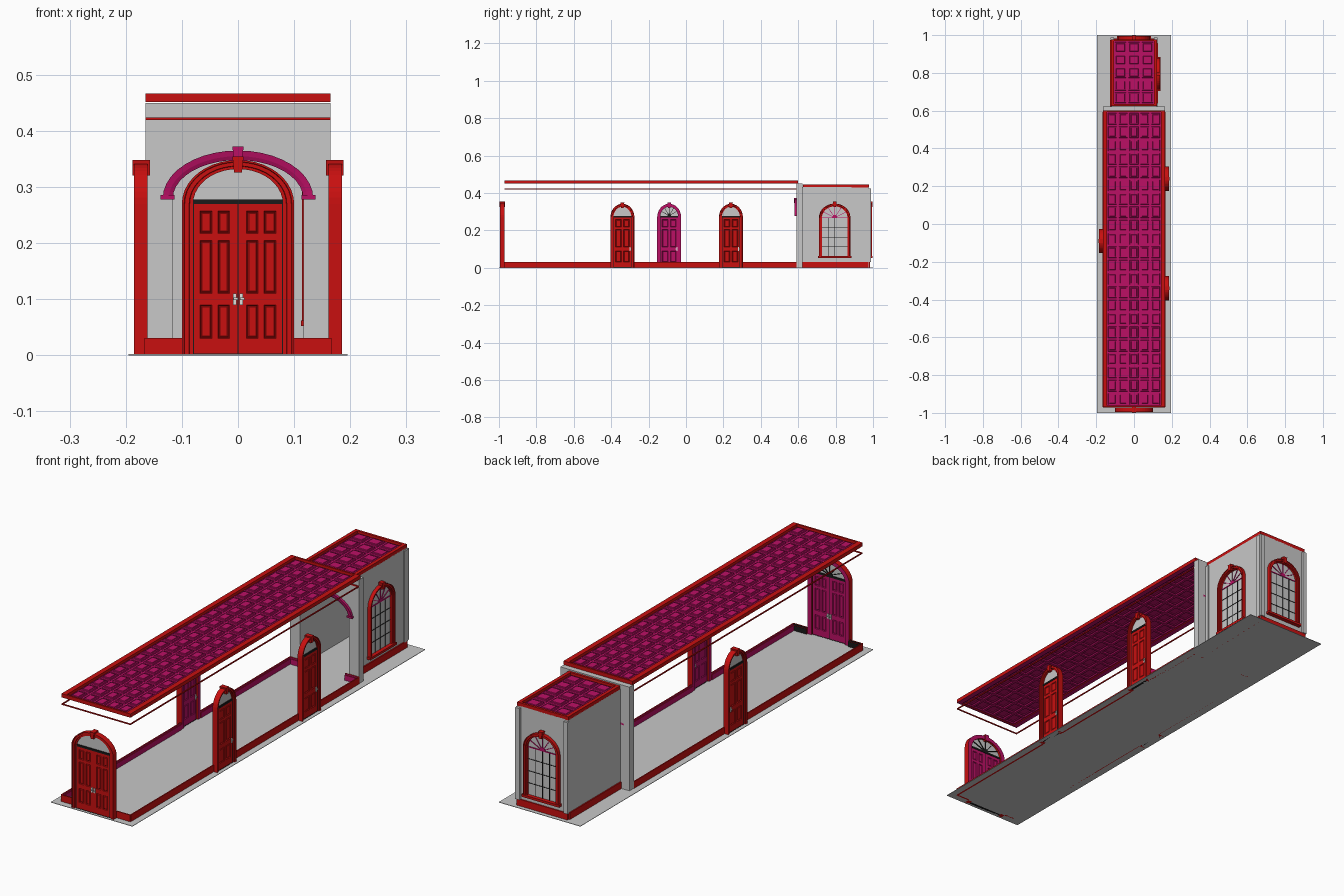
import bpy, bmesh, math
from mathutils import Matrix, Vector

cube = bpy.data.objects.get("Cube")
if cube:
    bpy.data.objects.remove(cube, do_unlink=True)


def material(name, rgb):
    m = bpy.data.materials.new(name)
    m.use_nodes = True
    m.diffuse_color = (*rgb, 1)
    m.node_tree.nodes["Principled BSDF"].inputs["Base Color"].default_value = (*rgb, 1)
    return m


RED = material("red trim", (0.58, 0.005, 0.005))
PINK = material("magenta trim", (0.5, 0.005, 0.13))
GREY = material("pale grey", (0.58, 0.58, 0.58))
BLACK = material("black", (0.01, 0.01, 0.01))
SILVER = material("light metal", (0.75, 0.75, 0.72))


def inner(n):
    """Trim is red outside and magenta on the room side (+y in its own frame)."""
    return 1 if n.y > 0.3 else 0


def make(name, bm, mats, place=(0, 0, 0), rule=None):
    x, y, turn = place
    me = bpy.data.meshes.new(name)
    for m in mats:
        me.materials.append(m)
    bm.normal_update()
    if rule:
        for f in bm.faces:
            f.material_index = rule(f.normal)
    bm.to_mesh(me)
    bm.free()
    ob = bpy.data.objects.new(name, me)
    ob.location = (x, y, 0)
    ob.rotation_euler.z = math.radians(turn)
    bpy.context.collection.objects.link(ob)
    return ob


def box(bm, x0, x1, y0, y1, z0, z1):
    mid = Vector((x0 + x1, y0 + y1, z0 + z1)) / 2
    size = Matrix.Diagonal((abs(x1 - x0), abs(y1 - y0), abs(z1 - z0), 1))
    bmesh.ops.create_cube(bm, size=1, matrix=Matrix.Translation(mid) @ size)


def prism(bm, outline, y0, y1):
    """Extrude an x-z outline through the depth y0..y1."""
    face = bm.faces.new([bm.verts.new((x, y0, z)) for x, z in outline])
    out = bmesh.ops.extrude_face_region(bm, geom=[face], use_keep_orig=True)["geom"]
    for v in out:
        if isinstance(v, bmesh.types.BMVert):
            v.co.y = y1
    faces = {f for v in out if isinstance(v, bmesh.types.BMVert) for f in v.link_faces}
    bmesh.ops.recalc_face_normals(bm, faces=list(faces | {face}))


def arch(a, rise, spring, n=20):
    return [(a * math.cos(math.pi * i / n), spring + rise * math.sin(math.pi * i / n))
            for i in range(n + 1)]


def band(bm, a_in, r_in, a_out, r_out, spring, base, section):
    """Sweep a moulding section (across, depth) round an arched opening."""
    ins, outs = arch(a_in, r_in, spring), arch(a_out, r_out, spring)
    if base < spring:
        ins = [(a_in, base)] + ins + [(-a_in, base)]
        outs = [(a_out, base)] + outs + [(-a_out, base)]
    rings = [[bm.verts.new((p[0] + (q[0] - p[0]) * t, y, p[1] + (q[1] - p[1]) * t))
              for t, y in section] for p, q in zip(ins, outs)]
    faces = [bm.faces.new(rings[0]), bm.faces.new(rings[-1])]
    k = len(section)
    for r, s in zip(rings, rings[1:]):
        faces += [bm.faces.new((r[j], r[(j + 1) % k], s[(j + 1) % k], s[j])) for j in range(k)]
    bmesh.ops.recalc_face_normals(bm, faces=faces)


def keystone(bm, z0, z1, y0, y1, w=0.01):
    prism(bm, [(-w * 0.7, z0), (w * 0.7, z0), (w, z1), (-w, z1)], y0, y1)


CASING = [(0, 0.004), (0, -0.013), (0.3, -0.013), (0.35, -0.017), (0.75, -0.017),
          (0.8, -0.02), (1, -0.02), (1, 0.004)]


def panel_sheet(bm, xs, zs, y, outside):
    """Door skin: every odd cell becomes a sunk, fielded panel."""
    grid = [[bm.verts.new((x, y, z)) for z in zs] for x in xs]
    panels = []
    for i in range(len(xs) - 1):
        for j in range(len(zs) - 1):
            quad = [grid[i][j], grid[i + 1][j], grid[i + 1][j + 1], grid[i][j + 1]]
            f = bm.faces.new(quad if outside else quad[::-1])
            if i % 2 and j % 2:
                panels.append(f)
    bm.normal_update()
    bmesh.ops.inset_individual(bm, faces=panels, thickness=0.003, depth=-0.003)
    bmesh.ops.inset_individual(bm, faces=panels, thickness=0.003, depth=0.002)


def spokes(bm, a, rise, spring, y0, y1, n=6, w=0.0012):
    for i in range(1, n):
        t = math.pi * i / n
        ex, ez = a * math.cos(t), rise * math.sin(t)
        d = Vector((-ez, ex)).normalized() * w
        prism(bm, [(d.x, spring + d.y), (-d.x, spring - d.y),
                   (ex - d.x, spring + ez - d.y), (ex + d.x, spring + ez + d.y)], y0, y1)
    prism(bm, arch(a * 0.2, rise * 0.25, spring, 8), y0, y1)


ROWS = [0.003, 0.03, 0.09, 0.11, 0.205, 0.217, 0.257, 0.27]


def door(name, place, half, rise, cols, outer, handles):
    bm = bmesh.new()
    band(bm, half, rise, outer, rise + 0.016, 0.27, 0, CASING)
    keystone(bm, 0.264 + rise, 0.292 + rise, -0.023, 0.008)
    make(name + "_casing", bm, [RED, PINK], place, inner)
    bm = bmesh.new()
    panel_sheet(bm, cols, ROWS, -0.012, True)
    panel_sheet(bm, cols, ROWS, -0.004, False)
    make(name + "_leaf", bm, [RED, PINK], place, inner)
    # dark surround, transom and fanlight bars
    bm = bmesh.new()
    box(bm, -half, half, -0.014, -0.002, 0.27, 0.278)
    box(bm, -half, half, -0.014, -0.002, 0, 0.003)
    for s in (-1, 1):
        box(bm, s * cols[-1], s * half, -0.0125, -0.003, 0, 0.27)
    if len(handles) > 1:
        box(bm, -0.0006, 0.0006, -0.0124, -0.0036, 0, 0.27)
    spokes(bm, half, rise - 0.008, 0.278, -0.006, -0.002)
    make(name + "_transom", bm, [BLACK], place)
    bm = bmesh.new()
    prism(bm, arch(half, rise, 0.27), -0.009, -0.006)
    make(name + "_fanlight_glass", bm, [GREY], place)
    bm = bmesh.new()
    for h in handles:
        box(bm, h - 0.003, h + 0.003, -0.015, -0.001, 0.09, 0.11)
        for y in (-0.018, 0.002):
            box(bm, h - 0.002, h + 0.006, y - 0.0015, y + 0.0015, 0.099, 0.103)
    make(name + "_handle", bm, [SILVER], place)


# Doors: a double one in front, three single ones along the sides
half_cols = [0.015, 0.036, 0.046, 0.068, 0.078]
door("front_door", (0, -0.975, 0), 0.08, 0.062, [-c for c in half_cols[::-1]] + half_cols,
     0.1, [-0.006, 0.006])
single = [-0.046, -0.037, -0.006, 0.006, 0.037, 0.046]
door("left_door_front", (0.165, -0.34, 90), 0.048, 0.056, single, 0.064, [0.041])
door("left_door_back", (0.165, 0.24, 90), 0.048, 0.056, single, 0.064, [0.041])
door("right_door", (-0.165, -0.09, -90), 0.048, 0.056, single, 0.064, [-0.041])


def window(name, place):
    bm = bmesh.new()
    band(bm, 0.068, 0.06, 0.084, 0.075, 0.268, 0.06,
         [(t, y + 0.004) for t, y in CASING])
    keystone(bm, 0.326, 0.355, -0.019, 0.01)
    box(bm, -0.09, 0.09, -0.018, 0.01, 0.052, 0.062)
    make(name + "_casing", bm, [RED, PINK], place, inner)
    bm = bmesh.new()
    prism(bm, [(0.068, 0.06)] + arch(0.068, 0.06, 0.268) + [(-0.068, 0.06)], -0.001, 0.001)
    make(name + "_glass", bm, [GREY], place)
    bm = bmesh.new()
    for i in range(1, 4):
        z = 0.06 + 0.052 * i
        box(bm, -0.068, 0.068, -0.003, 0.003, z - 0.001, z + 0.001)
        x = -0.068 + 0.034 * i
        box(bm, x - 0.001, x + 0.001, -0.003, 0.003, 0.06, 0.268)
    make(name + "_bars", bm, [BLACK], place)
    bm = bmesh.new()
    box(bm, -0.068, 0.068, -0.004, 0.004, 0.266, 0.27)
    spokes(bm, 0.068, 0.06, 0.268, -0.004, 0.004)
    make(name + "_fan_bars", bm, [PINK], place)


def arched_wall(name, place, w, z1, a, spring, rise, sill, thick):
    """Wall with an arched opening, made of two mirrored halves."""
    bm = bmesh.new()
    curve = arch(a, rise, spring)[:11][::-1]
    for s in (-1, 1):
        pts = [(w, 0), (w, z1), (0, z1)] + curve
        pts += [(a, sill), (0, sill), (0, 0)] if sill else [(a, 0)]
        prism(bm, [(s * x, z) for x, z in pts], 0, thick)
    make(name, bm, [GREY], place)


# Floor and walls
bm = bmesh.new()
box(bm, -0.195, 0.195, -1, 1, 0, 0.002)
make("floor", bm, [GREY])
arched_wall("hall_end_wall", (0, 0.592, 0), 0.165, 0.45, 0.117, 0.28, 0.068, 0, 0.03)
arched_wall("left_window_wall", (0.122, 0.797, 90), 0.178, 0.432, 0.068, 0.268, 0.06, 0.06, 0.005)
arched_wall("back_window_wall", (0, 0.978, 180), 0.122, 0.432, 0.068, 0.268, 0.06, 0.06, 0.005)
window("left_window", (0.122, 0.795, 90))
window("back_window", (0, 0.978, 180))
bm = bmesh.new()
box(bm, -0.122, -0.117, 0.62, 0.978, 0, 0.432)
make("right_plain_wall", bm, [GREY])
bm = bmesh.new()
for s in (-1, 1):
    box(bm, s * 0.105, s * 0.125, 0.976, 0.988, 0.03, 0.425)
box(bm, 0.12, 0.128, 0.955, 0.978, 0.03, 0.425)
box(bm, 0.12, 0.128, 0.62, 0.64, 0.03, 0.425)
make("corner_strips", bm, [GREY])

# Arch moulding in the hall
bm = bmesh.new()
band(bm, 0.116, 0.068, 0.134, 0.085, 0.28, 0.28,
     [(0, 0.592), (0, 0.586), (0.4, 0.583), (1, 0.581), (1, 0.592)])
keystone(bm, 0.345, 0.372, 0.578, 0.592)
for s in (-1, 1):
    box(bm, s * 0.113, s * 0.138, 0.58, 0.622, 0.278, 0.286)
make("hall_arch_moulding", bm, [PINK])


def skirting(name, place, a, b, inside=PINK):
    bm = bmesh.new()
    box(bm, a, b, -0.002, 0.006, 0, 0.025)
    box(bm, a, b, -0.002, 0.003, 0.025, 0.031)
    make(name, bm, [RED, inside], place, inner)


# Skirting boards, broken at the doors
for a, b in ((-0.97, -0.404), (-0.276, 0.176), (0.304, 0.592), (0.62, 0.975)):
    skirting("left_skirting", (0.165 if a < 0.6 else 0.125, 0, 90), a, b)
for a, b in ((-0.592, 0.026), (0.154, 0.97), (-0.975, -0.62)):
    skirting("right_skirting", (-0.125 if a < -0.6 else -0.165, 0, -90), a, b)
for a, b in ((-0.165, -0.1), (0.1, 0.165)):
    skirting("front_skirting", (0, -0.97, 0), a, b, BLACK)
    skirting("hall_end_skirting", (0, 0.59, 180), a, b)
skirting("back_skirting", (0, 0.981, 180), -0.122, 0.122)


def ceiling(name, w, y0, y1, z, nx, ny, edge, end):
    """Coffered sheet inside a cornice frame."""
    bm = bmesh.new()
    mid = Matrix.Translation((0, (y0 + y1) / 2, z + 0.004))
    size = Matrix.Diagonal((w - edge, (y1 - y0) / 2 - end, 1, 1))
    bmesh.ops.create_grid(bm, x_segments=nx, y_segments=ny, size=1, matrix=mid @ size)
    cells = bm.faces[:]
    bm.normal_update()
    bmesh.ops.inset_individual(bm, faces=cells, thickness=0.008, depth=0)
    bmesh.ops.inset_individual(bm, faces=cells, thickness=0.002, depth=0.005)
    bmesh.ops.inset_individual(bm, faces=cells, thickness=0.008, depth=0)
    bmesh.ops.inset_individual(bm, faces=cells, thickness=0.002, depth=0.003)
    make(name + "_coffers", bm, [PINK])
    bm = bmesh.new()
    for s in (-1, 1):
        box(bm, s * (w - edge), s * w, y0, y1, z, z + 0.016)
    box(bm, edge - w, w - edge, y0, y0 + end, z, z + 0.016)
    box(bm, edge - w, w - edge, y1 - end, y1, z, z + 0.016)
    make(name + "_cornice", bm, [RED, PINK], rule=lambda n: 1 if n.z < -0.5 else 0)


ceiling("hall_ceiling", 0.165, -0.97, 0.6, 0.451, 5, 22, 0.022, 0.008)
ceiling("back_ceiling", 0.122, 0.625, 0.978, 0.43, 3, 5, 0.015, 0.01)

# Thin picture rail round the hall
bm = bmesh.new()
for s in (-1, 1):
    box(bm, s * 0.161, s * 0.165, -0.97, 0.592, 0.419, 0.424)
for y in (-0.97, 0.588):
    box(bm, -0.165, 0.165, y, y + 0.004, 0.419, 0.424)
make("picture_rail", bm, [RED])
